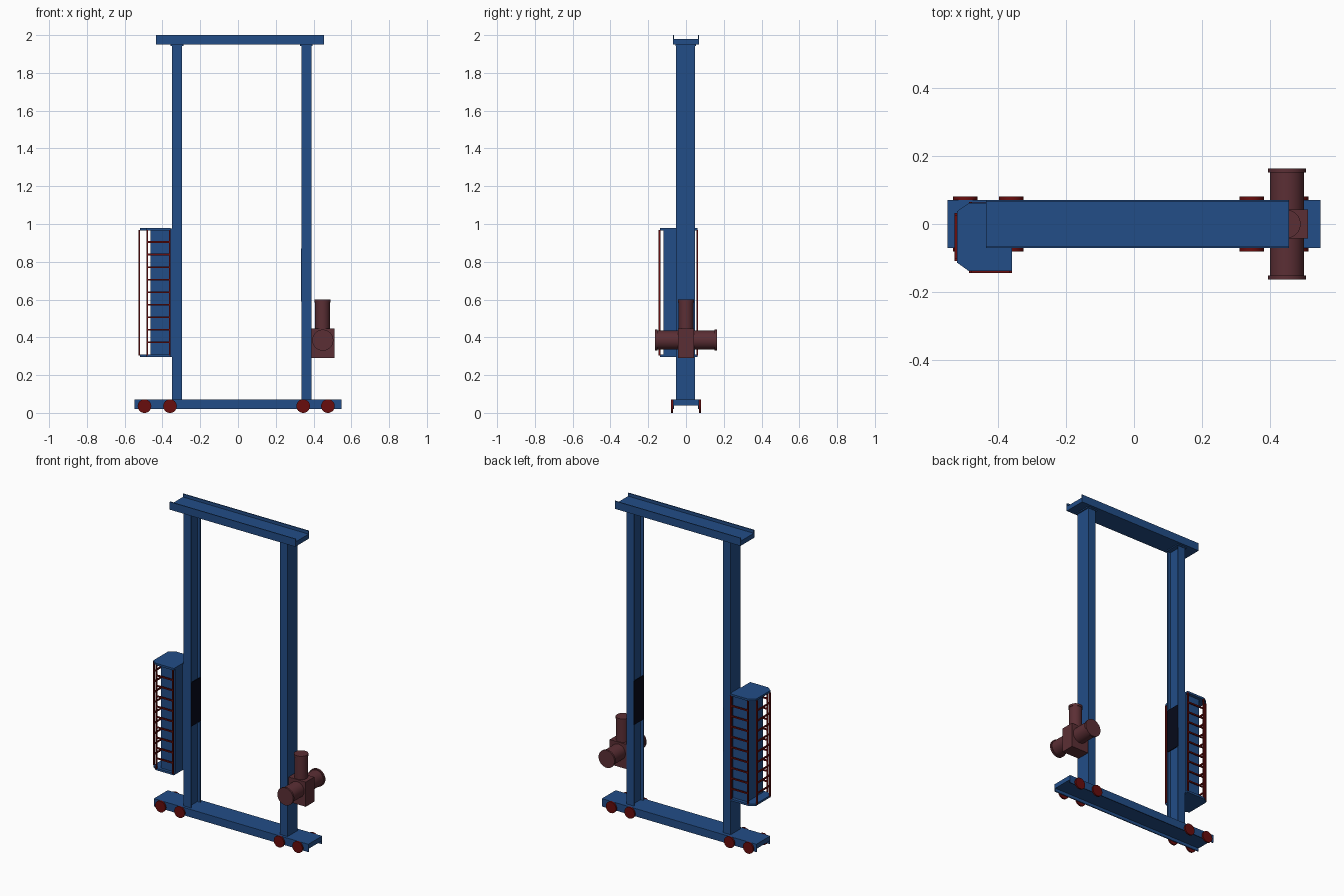
import bpy, bmesh, math
from mathutils import Matrix

if "Cube" in bpy.data.objects:
    bpy.data.objects.remove(bpy.data.objects["Cube"])


def material(name, rgb):
    m = bpy.data.materials.new(name)
    m.diffuse_color = (*rgb, 1)
    m.use_nodes = True
    m.node_tree.nodes["Principled BSDF"].inputs["Base Color"].default_value = m.diffuse_color
    return m


BLUE = material("frame blue", (0.016, 0.075, 0.245))
RED = material("dark red", (0.14, 0.004, 0.004))
MAROON = material("motor maroon", (0.105, 0.028, 0.035))
BLACK = material("plate black", (0.002, 0.003, 0.010))


def finish(name, bm, mat, smooth=False):
    bmesh.ops.recalc_face_normals(bm, faces=bm.faces)
    me = bpy.data.meshes.new(name)
    bm.to_mesh(me)
    bm.free()
    me.materials.append(mat)
    ob = bpy.data.objects.new(name, me)
    bpy.context.collection.objects.link(ob)
    if smooth:
        bpy.context.view_layer.objects.active = ob
        ob.select_set(True)
        bpy.ops.object.shade_smooth_by_angle(angle=math.radians(35))
        ob.select_set(False)
    return ob


def add_box(bm, lo, hi):
    size = [b - a for a, b in zip(lo, hi)]
    mid = [(a + b) / 2 for a, b in zip(lo, hi)]
    bmesh.ops.create_cube(bm, size=1, matrix=Matrix.Translation(mid) @ Matrix.Diagonal((*size, 1)))


def box(name, lo, hi, mat):
    bm = bmesh.new()
    add_box(bm, lo, hi)
    return finish(name, bm, mat)


def add_cyl(bm, centre, radius, depth, axis, sides=32):
    rot = {"x": Matrix.Rotation(math.pi / 2, 4, "Y"), "y": Matrix.Rotation(math.pi / 2, 4, "X"),
           "z": Matrix.Identity(4)}[axis]
    bmesh.ops.create_cone(bm, cap_ends=True, segments=sides, radius1=radius, radius2=radius,
                          depth=depth, matrix=Matrix.Translation(centre) @ rot)


def prism(name, points, offset, mat):
    """Extrude a closed polygon of 3D points along an offset."""
    bm = bmesh.new()
    face = bm.faces.new([bm.verts.new(p) for p in points])
    new = bmesh.ops.extrude_face_region(bm, geom=[face])["geom"]
    bmesh.ops.translate(bm, vec=offset, verts=[v for v in new if isinstance(v, bmesh.types.BMVert)])
    return finish(name, bm, mat)


def channel(half, depth, web, wall):
    """U profile: (across, up) with the web at 0 and flanges rising to depth."""
    return [(-half, 0), (half, 0), (half, depth), (half - wall, depth),
            (half - wall, web), (-half + wall, web), (-half + wall, depth), (-half, depth)]


# Top beam opens upward, bottom beam opens downward
U = channel(0.07, 0.05, 0.03, 0.006)
prism("top_beam", [(-0.435, a, 1.95 + b) for a, b in U], (0.89, 0, 0), BLUE)
prism("bottom_beam", [(-0.547, a, 0.07 - b) for a, b in U], (1.094, 0, 0), BLUE)

# Columns: channels opening inward, with cap plates and dark inner plates
C = channel(0.05, 0.053, 0.033, 0.006)
for side, s, outer in (("left", 1, -0.35), ("right", -1, 0.388)):
    prism(side + "_column", [(outer + s * b, a - 0.002, 0.07) for a, b in C], (0, 0, 1.875), BLUE)
    mid, inner = outer + s * 0.0265, outer + s * 0.053
    box(side + "_column_cap", (mid - 0.034, -0.056, 1.943), (mid + 0.034, 0.052, 1.95), BLUE)
    x0, x1 = sorted((inner - s * 0.004, inner + s * 0.001))
    box(side + "_inner_plate", (x0, -0.052, 0.59), (x1, 0.048, 0.87), BLACK)

# Wheels on both flanges of the bottom beam
for i, x in enumerate((-0.495, -0.36, 0.345, 0.476)):
    for side, s in (("front", -1), ("back", 1)):
        bm = bmesh.new()
        add_cyl(bm, (x, s * 0.075, 0.036), 0.036, 0.01, "y")
        finish(f"{side}_wheel_{i + 1}", bm, RED, True)

# Drive unit: gearbox, cross drum with end flanges, upright motor with cap
box("gearbox", (0.388, -0.043, 0.29), (0.51, 0.043, 0.448), MAROON)
bm = bmesh.new()
add_cyl(bm, (0.449, 0, 0.385), 0.05, 0.31, "y")
for s in (-1, 1):
    add_cyl(bm, (0.449, s * 0.157, 0.385), 0.056, 0.012, "y")
finish("cross_drum", bm, MAROON, True)
bm = bmesh.new()
add_cyl(bm, (0.447, 0, 0.515), 0.039, 0.15, "z")
add_cyl(bm, (0.447, 0, 0.592), 0.042, 0.014, "z")
finish("upright_motor", bm, MAROON, True)

# Cabinet: inner body between chamfered end plates
box("cabinet_body", (-0.462, -0.12, 0.305), (-0.358, 0.04, 0.968), BLUE)
outline = [(-0.358, -0.138), (-0.485, -0.138), (-0.52, -0.113), (-0.52, 0.037), (-0.485, 0.061), (-0.358, 0.061)]
for name, z in (("bottom", 0.295), ("top", 0.966)):
    prism(f"cabinet_{name}_plate", [(x, y, z) for x, y in outline], (0, 0, 0.013), BLUE)
box("cabinet_mount", (-0.36, -0.05, 0.297), (-0.349, 0.046, 0.977), BLUE)

# Ladder-like guard frames on the front, back and left of the cabinet
R = 0.0045
for name, a, b in (("front", (-0.48, -0.14), (-0.362, -0.14)),
                   ("back", (-0.48, 0.06), (-0.362, 0.06)),
                   ("left", (-0.523, -0.104), (-0.523, 0.028))):
    bm = bmesh.new()
    for x, y in (a, b):
        add_box(bm, (x - R, y - R, 0.305), (x + R, y + R, 0.968))
    for i in range(9):
        z = 0.374 + i * 0.0663
        add_box(bm, (a[0] - R * 0.8, a[1] - R * 0.8, z - R), (b[0] + R * 0.8, b[1] + R * 0.8, z + R))
    finish(name + "_guard", bm, RED)
